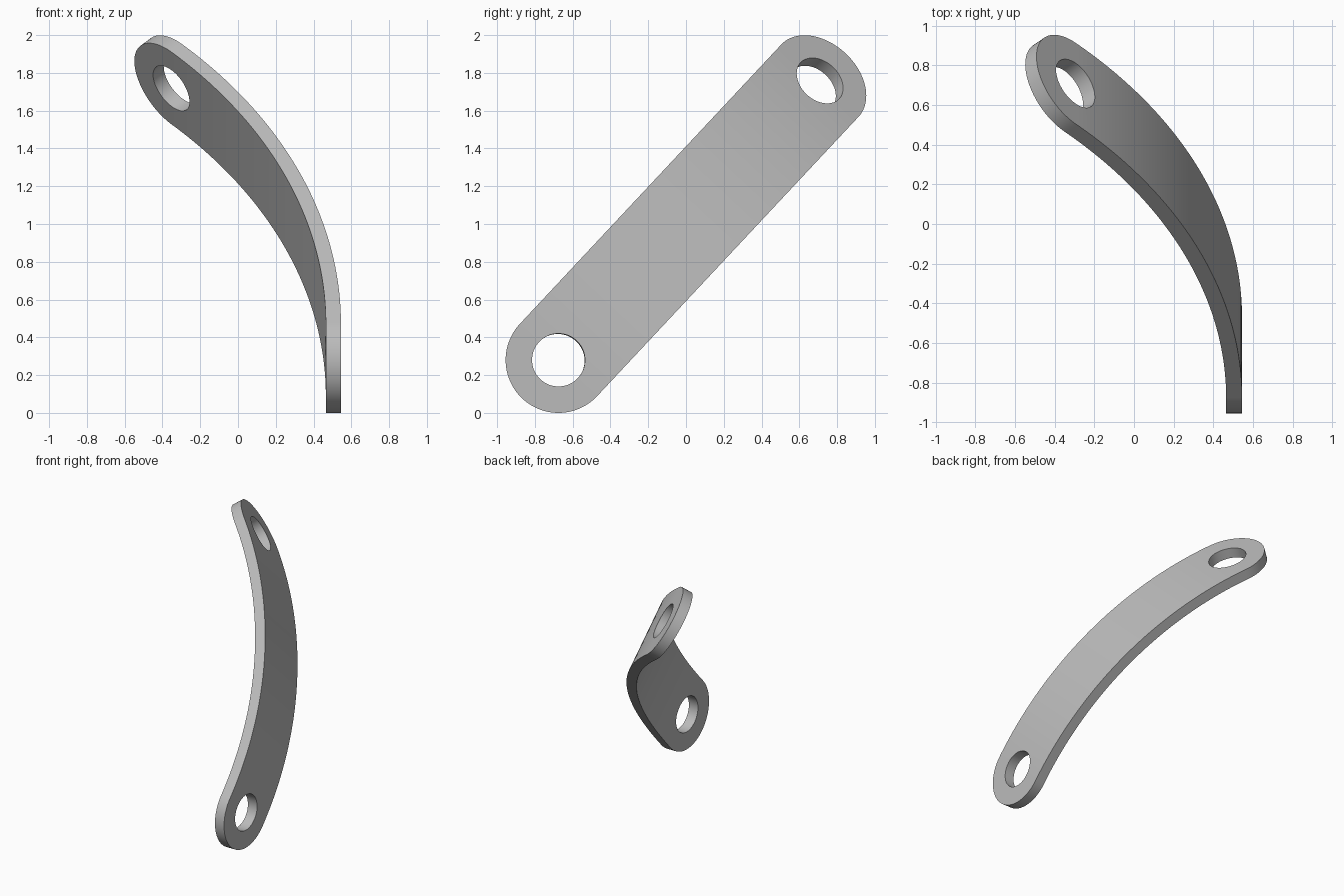
import bpy, bmesh
from math import sin, cos, pi, radians
from mathutils import Vector

old = bpy.data.objects.get("Cube")
if old:
    bpy.data.objects.remove(old, do_unlink=True)

PAD, HOLE, THICK = 0.28, 0.14, 0.08      # end radius, hole radius, plate thickness
BEND = radians(45)
R = 2.865                                # outer bend radius
LENGTH = R * BEND                        # distance between holes along the bend
TILT = radians(46.9)                     # lean of the strap in the y-z plane


def place(u, w):
    """Position on the outer face, u along the strap and w across it."""
    c = min(max(u, 0), LENGTH)
    a, rest = c / R, u - c
    s = R * sin(a) + rest * cos(a)
    x = 0.545 - R * (1 - cos(a)) - rest * sin(a)
    return Vector((x, -0.675 + s * cos(TILT) - w * sin(TILT),
                   0.28 + s * sin(TILT) + w * cos(TILT)))


# Half outline as (inner point, outer point) pairs: round end, then beside the hole
end = []
N = 24
for i in range(N + 1):
    a = pi - i * pi / 2 / N
    end.append(((HOLE * cos(a), HOLE * sin(a)), (PAD * cos(a), PAD * sin(a))))
for i in range(1, N + 1):
    a = pi / 2 - i * pi / 2 / N
    u = HOLE * cos(a)
    end.append(((u, HOLE * sin(a)), (u, PAD)))

# Middle of the strap, then the same end turned round
pairs = list(end)
M = 48
for i in range(1, M):
    u = HOLE + (LENGTH - 2 * HOLE) * i / M
    pairs.append(((u, 0), (u, PAD)))
pairs += [((LENGTH - p[0], p[1]), (LENGTH - q[0], q[1])) for p, q in reversed(end)]

# Outer face, both halves
bm = bmesh.new()
for side in (1, -1):
    rows = [[bm.verts.new(place(u, side * w)) for u, w in pair] for pair in pairs]
    for (a, b), (c, d) in zip(rows, rows[1:]):
        bm.faces.new((a, c, d, b) if side > 0 else (a, b, d, c))
bmesh.ops.remove_doubles(bm, verts=bm.verts, dist=1e-5)
bm.normal_update()
if sum(f.normal.x for f in bm.faces) < 0:
    bmesh.ops.reverse_faces(bm, faces=bm.faces)

mesh = bpy.data.meshes.new("curved_strap")
bm.to_mesh(mesh)
bm.free()
strap = bpy.data.objects.new("curved_strap", mesh)
bpy.context.collection.objects.link(strap)

# Plate thickness towards the inside of the bend
bpy.ops.object.select_all(action='DESELECT')
strap.select_set(True)
bpy.context.view_layer.objects.active = strap
solid = strap.modifiers.new("thickness", 'SOLIDIFY')
solid.thickness = THICK
solid.offset = -1
bpy.ops.object.modifier_apply(modifier=solid.name)
bpy.ops.object.shade_smooth_by_angle(angle=radians(30))

# Plain grey metal
grey = bpy.data.materials.new("light_grey")
grey.use_nodes = True
grey.diffuse_color = (0.5, 0.5, 0.5, 1)
grey.node_tree.nodes["Principled BSDF"].inputs["Base Color"].default_value = (0.5, 0.5, 0.5, 1)
strap.data.materials.append(grey)
